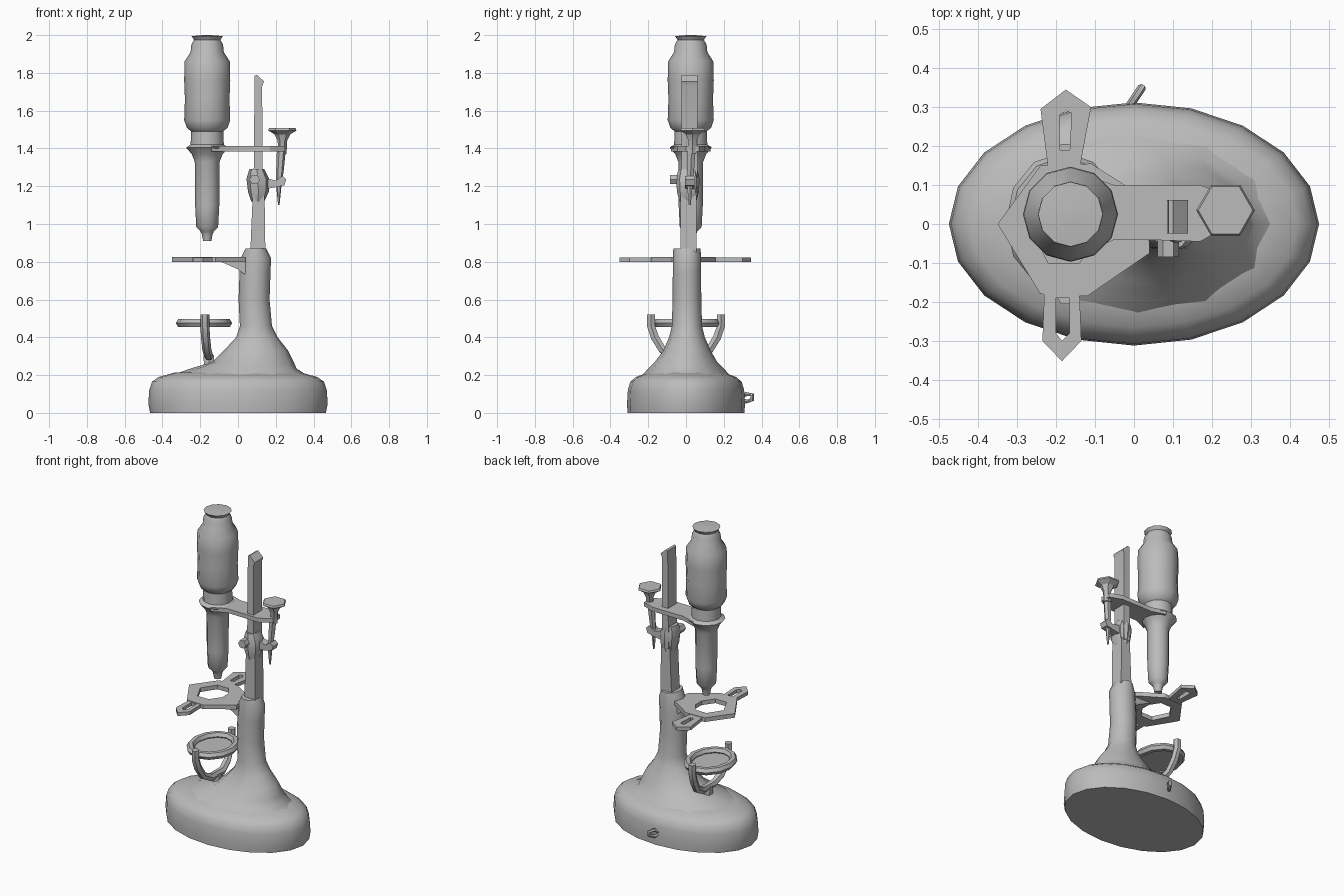
import bpy, bmesh, math
from mathutils import Vector

if "Cube" in bpy.data.objects:
    bpy.data.objects.remove(bpy.data.objects["Cube"], do_unlink=True)

grey = bpy.data.materials.new("plain grey")
grey.use_nodes = True
colour = (0.5, 0.5, 0.5, 1)
grey.diffuse_color = colour
grey.node_tree.nodes["Principled BSDF"].inputs["Base Color"].default_value = colour


def shade(ob, angle=40):
    bpy.ops.object.select_all(action='DESELECT')
    ob.select_set(True)
    bpy.context.view_layer.objects.active = ob
    bpy.ops.object.shade_smooth_by_angle(angle=math.radians(angle))


def finish(name, bm, angle=40):
    bmesh.ops.recalc_face_normals(bm, faces=bm.faces)
    mesh = bpy.data.meshes.new(name)
    bm.to_mesh(mesh)
    bm.free()
    mesh.materials.append(grey)
    ob = bpy.data.objects.new(name, mesh)
    bpy.context.collection.objects.link(ob)
    shade(ob, angle)
    return ob


def loft(name, rings, sides, angle=40, turn=0.0):
    """Skin elliptical rings given as (centre x, centre y, radius x, radius y, z)."""
    bm = bmesh.new()
    loops = []
    for cx, cy, rx, ry, z in rings:
        angles = [2 * math.pi * i / sides + turn for i in range(sides)]
        loops.append([bm.verts.new((cx + rx * math.cos(a), cy + ry * math.sin(a), z))
                      for a in angles])
    for low, high in zip(loops, loops[1:]):
        for i in range(sides):
            j = (i + 1) % sides
            bm.faces.new((low[i], low[j], high[j], high[i]))
    bm.faces.new(loops[0])
    bm.faces.new(loops[-1])
    return finish(name, bm, angle)


def lathe(name, cx, cy, profile, sides, angle=40):
    return loft(name, [(cx, cy, r, r, z) for r, z in profile], sides, angle)


def slab(name, points, start, end, axis='z'):
    """Extrude an outline along z (xy outline) or along y (xz outline)."""
    bm = bmesh.new()
    place = (lambda p, d: (p[0], p[1], d)) if axis == 'z' else (lambda p, d: (p[0], d, p[1]))
    a = [bm.verts.new(place(p, start)) for p in points]
    b = [bm.verts.new(place(p, end)) for p in points]
    bm.faces.new(a)
    bm.faces.new(b)
    for i in range(len(a)):
        j = (i + 1) % len(a)
        bm.faces.new((a[i], a[j], b[j], b[i]))
    return finish(name, bm, 30)


def frame(name, outer, inner, low, high):
    """Flat plate with an opening; both outlines have the same point count."""
    bm = bmesh.new()
    rims = [[bm.verts.new((x, y, z)) for x, y in pts]
            for pts, z in ((outer, low), (outer, high), (inner, high), (inner, low))]
    for k in range(4):
        a, b = rims[k], rims[(k + 1) % 4]
        for i in range(len(outer)):
            j = (i + 1) % len(outer)
            bm.faces.new((a[i], a[j], b[j], b[i]))
    return finish(name, bm, 30)


def rod(name, points, radius, closed=False):
    """Round bar swept along a path."""
    curve = bpy.data.curves.new(name, 'CURVE')
    curve.dimensions = '3D'
    curve.bevel_depth = radius
    curve.bevel_resolution = 1
    curve.use_fill_caps = True
    spline = curve.splines.new('POLY')
    spline.points.add(len(points) - 1)
    for point, co in zip(spline.points, points):
        point.co = (*co, 1)
    spline.use_cyclic_u = closed
    ob = bpy.data.objects.new(name, curve)
    bpy.context.collection.objects.link(ob)
    bpy.ops.object.select_all(action='DESELECT')
    ob.select_set(True)
    bpy.context.view_layer.objects.active = ob
    bpy.ops.object.convert(target='MESH')
    ob.data.materials.clear()
    ob.data.materials.append(grey)
    shade(ob, 50)
    return ob


# Oval foot
loft("base", [(0, 0, .465, .31, 0), (0, 0, .475, .312, .05), (0, 0, .47, .308, .12),
              (0, 0, .455, .295, .165), (.0, 0, .42, .265, .19), (0, 0, .33, .2, .215)], 20, 50)

# Flared pillar rising out of the foot
loft("pillar", [(.0, 0, .38, .24, .19), (.03, 0, .28, .2, .235), (.08, 0, .215, .165, .27),
                (.095, .005, .17, .125, .33), (.1, .005, .11, .095, .4),
                (.095, .005, .085, .08, .46), (.085, .005, .082, .076, .6),
                (.09, .005, .082, .075, .74), (.095, .005, .08, .075, .82),
                (.095, .005, .055, .072, .87)], 12, 45)

# Upright post with a sloping top
slab("lower_post", [(.065, .85), (.145, .85), (.14, 1.2), (.08, 1.2)], -.03, .055, 'y')
slab("upper_post", [(.082, 1.15), (.13, 1.15), (.128, 1.73), (.138, 1.755), (.1, 1.79), (.088, 1.785)],
     -.025, .062, 'y')

# Viewing tube and eyepiece
tube_x, tube_y = -.163, .025
lathe("tube", tube_x, tube_y, [
    (.022, .91), (.028, .945), (.035, .96), (.058, .985), (.064, 1.1), (.066, 1.33),
    (.082, 1.37), (.112, 1.405), (.088, 1.42), (.085, 1.49), (.108, 1.51), (.122, 1.55),
    (.118, 1.66), (.122, 1.76), (.12, 1.86), (.088, 1.91), (.084, 1.95), (.07, 1.975),
    (.083, 1.995), (.02, 2.0)], 12, 45)

# Bracket that carries the tube
slab("tube_bracket", [(-.14, -.08), (-.05, -.04), (.02, -.04), (.17, -.045), (.25, .0), (.25, .07),
                      (.17, .1), (.02, .1), (-.05, .1), (-.14, .13)], 1.385, 1.412)

# Focus knob with its pointed screw
lathe("focus_knob", .235, .035, [(.022, 1.37), (.025, 1.44), (.042, 1.475), (.075, 1.495),
                                 (.07, 1.507)], 6, 30)
loft("focus_screw", [(.216, .02, .004, .006, 1.1), (.216, .02, .014, .016, 1.2),
                     (.222, .025, .02, .02, 1.28), (.23, .03, .024, .024, 1.4)], 6)

# Clamp around the post
loft("clamp_collar", [(.105, .01, .035, .045, 1.12), (.108, .01, .055, .058, 1.17),
                      (.105, .01, .06, .062, 1.24), (.1, .01, .04, .05, 1.29)], 8)
slab("clamp_arm", [(.12, 1.18), (.2, 1.195), (.245, 1.205), (.255, 1.235), (.235, 1.255),
                   (.2, 1.23), (.12, 1.25)], -.005, .045, 'y')
rod("clamp_knob", [(.088, -.03, 1.235), (.088, -.085, 1.235)], .028)

# Specimen stage with its opening, support and two clips
frame("stage",
      [(.04, .06), (-.11, .155), (-.24, .15), (-.35, 0), (-.24, -.18), (-.12, -.185), (.04, -.075)],
      [(-.09, .03), (-.13, .09), (-.21, .09), (-.27, 0), (-.22, -.1), (-.14, -.1), (-.09, -.03)],
      .798, .825)
slab("stage_support", [(-.09, .8), (.04, .81), (.04, .73), (.0, .76)], -.05, .05, 'y')
frame("front_clip",
      [(-.23, -.17), (-.235, -.3), (-.185, -.352), (-.135, -.3), (-.14, -.17)],
      [(-.2, -.19), (-.2, -.28), (-.185, -.3), (-.165, -.28), (-.165, -.19)], .8, .822)
frame("back_clip",
      [(-.14, .14), (-.11, .3), (-.175, .345), (-.24, .295), (-.22, .14)],
      [(-.165, .19), (-.16, .285), (-.175, .29), (-.19, .28), (-.19, .19)], .8, .822)

# Mirror dish in its ring
mirror_x, mirror_z = -.18, .475
circle = [2 * math.pi * i / 12 for i in range(12)]
rod("mirror_ring", [(mirror_x + .125 * math.cos(a), .005 + .155 * math.sin(a), mirror_z)
                    for a in circle], .024, True)
loft("mirror", [(mirror_x, .005, .125, .155, .46), (mirror_x, .005, .125, .155, .468)], 12)

# Fork that holds the mirror
half = [(-.155, .06, .3), (-.165, .125, .335), (-.172, .165, .4), (-.175, .185, .46), (-.175, .185, .52)]
rod("mirror_fork", [(x, -y, z) for x, y, z in reversed(half)] + half, .024)
rod("fork_stem", [(-.15, 0, .2), (-.155, 0, .305)], .032)

# Small lug at the back of the foot
frame_bar = [(-.02, .29, .075), (.0, .32, .1), (.02, .35, .095), (.02, .35, .07), (.0, .32, .06)]
rod("rear_lug", frame_bar, .011, True)
